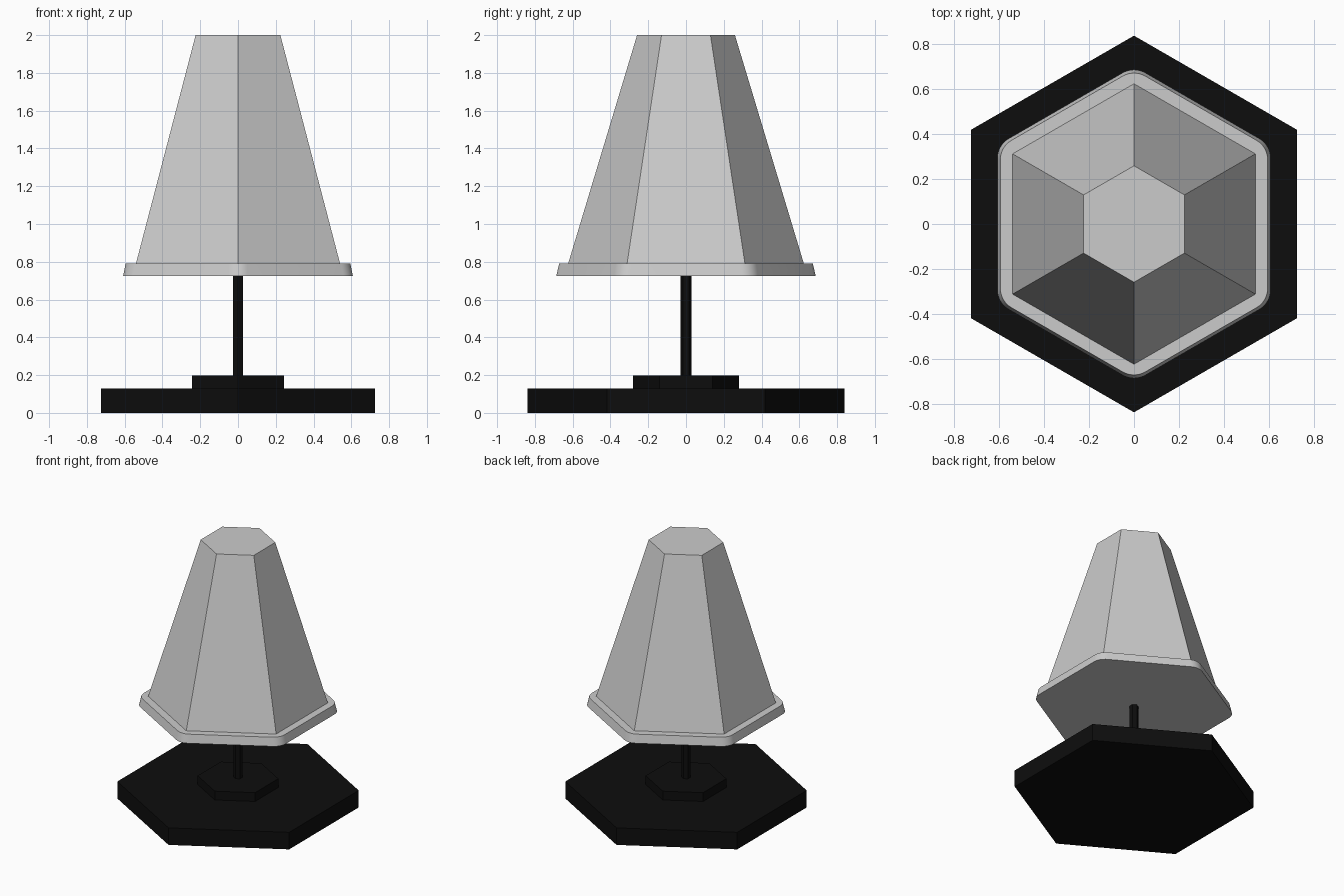
import bpy, bmesh
from math import cos, sin, radians

if "Cube" in bpy.data.objects:
    bpy.data.objects.remove(bpy.data.objects["Cube"])


def hexagon(r):
    # Hexagon outline with corners on the +y and -y axes
    return [(r * cos(radians(30 + 60 * i)), r * sin(radians(30 + 60 * i))) for i in range(6)]


def rounded_hexagon(apothem, fillet, steps=8):
    # Hexagon outline with an arc at every corner
    points = []
    for cx, cy in hexagon((apothem - fillet) / cos(radians(30))):
        i = len(points) // (steps + 1)
        for s in range(steps + 1):
            a = radians(60 * i + 60 * s / steps)
            points.append((cx + fillet * cos(a), cy + fillet * sin(a)))
    return points


def loft(name, lower, z0, upper, z1, material=None, smooth=False):
    # Closed solid between two matching outlines
    bm = bmesh.new()
    a = [bm.verts.new((x, y, z0)) for x, y in lower]
    b = [bm.verts.new((x, y, z1)) for x, y in upper]
    n = len(a)
    bm.faces.new(a[::-1])
    bm.faces.new(b)
    for i in range(n):
        j = (i + 1) % n
        bm.faces.new((a[i], a[j], b[j], b[i]))
    mesh = bpy.data.meshes.new(name)
    bm.to_mesh(mesh)
    bm.free()
    obj = bpy.data.objects.new(name, mesh)
    bpy.context.collection.objects.link(obj)
    if material:
        mesh.materials.append(material)
    if smooth:
        bpy.ops.object.select_all(action='DESELECT')
        obj.select_set(True)
        bpy.context.view_layer.objects.active = obj
        bpy.ops.object.shade_smooth_by_angle(angle=radians(30))
    return obj


black = bpy.data.materials.new("black")
black.diffuse_color = (0.004, 0.004, 0.004, 1)
black.use_nodes = True
black.node_tree.nodes["Principled BSDF"].inputs["Base Color"].default_value = black.diffuse_color

# Stepped hexagonal foot and thin pole
for name, radius, z0, z1 in (
    ("base", 0.838, 0.0, 0.13),
    ("base_step", 0.28, 0.13, 0.197),
    ("pole", 0.03, 0.197, 0.726),
):
    loft(name, hexagon(radius), z0, hexagon(radius), z1, black)

# Rounded rim below the shade
loft("shade_rim", rounded_hexagon(0.608, 0.1), 0.726,
     rounded_hexagon(0.595, 0.1), 0.79, smooth=True)

# Tapered hexagonal shade
loft("shade", hexagon(0.624), 0.79, hexagon(0.259), 2.0)
